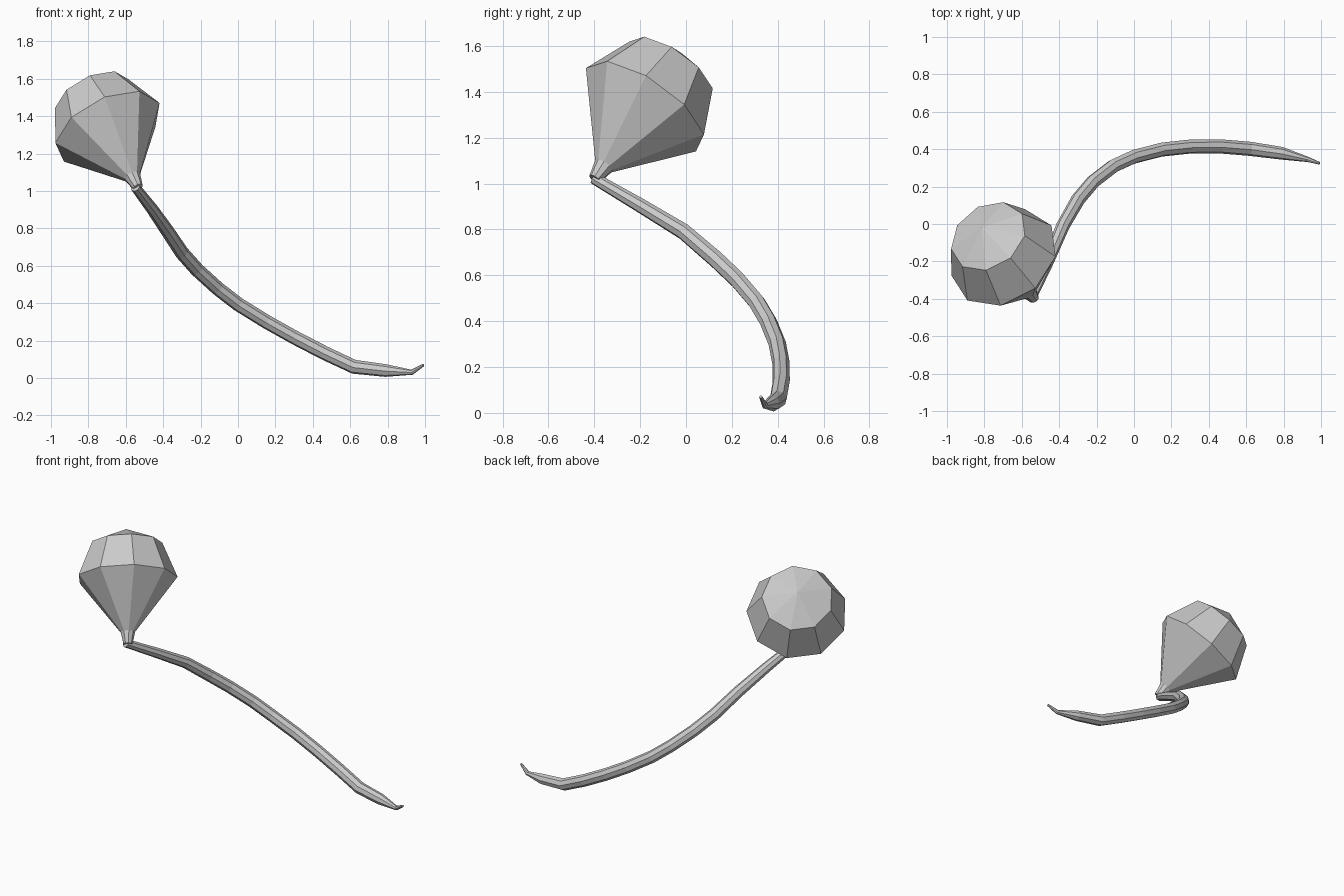
import bpy, bmesh, math
from mathutils import Vector

if "Cube" in bpy.data.objects:
    bpy.data.objects.remove(bpy.data.objects["Cube"])

# Head: nine-sided dome over a long cone and narrow neck, spun about a tilted axis
SIDES = 9
R = 0.307
centre = Vector((-0.695, -0.18, 1.335))
axis = Vector((-0.385, 0.525, 0.76)).normalized()
side = Vector((0.25, 0.17, 0.01))
side = (side - axis * side.dot(axis)).normalized()
other = axis.cross(side)

# (distance along axis, radius) from neck end to dome
profile = [(-0.415, 0.028), (-0.34, 0.045), (0.0, R), (R * 0.707, R * 0.707)]
bm = bmesh.new()
rings = []
for h, r in profile:
    ring = []
    for i in range(SIDES):
        a = 2 * math.pi * i / SIDES
        ring.append(bm.verts.new(centre + axis * h + (side * math.cos(a) + other * math.sin(a)) * r))
    rings.append(ring)
for low, high in zip(rings, rings[1:]):
    for i in range(SIDES):
        j = (i + 1) % SIDES
        bm.faces.new((low[i], low[j], high[j], high[i]))
pole = bm.verts.new(centre + axis * R)
for i in range(SIDES):
    bm.faces.new((rings[-1][i], rings[-1][(i + 1) % SIDES], pole))
bm.faces.new(list(reversed(rings[0])))
bmesh.ops.recalc_face_normals(bm, faces=bm.faces)
mesh = bpy.data.meshes.new("bulb_head")
bm.to_mesh(mesh)
bm.free()
bpy.context.collection.objects.link(bpy.data.objects.new("bulb_head", mesh))

# Tail: eight-sided tapering tube along a sweeping path (x, y, z, radius)
path = [
    (-0.55, -0.40, 1.022, 0.026), (-0.46, -0.20, 0.905, 0.032),
    (-0.38, -0.01, 0.79, 0.036), (-0.30, 0.13, 0.67, 0.038),
    (-0.22, 0.225, 0.58, 0.038), (-0.11, 0.31, 0.48, 0.038),
    (0.0, 0.36, 0.395, 0.038), (0.15, 0.398, 0.302, 0.038),
    (0.30, 0.414, 0.218, 0.038), (0.46, 0.415, 0.135, 0.038),
    (0.62, 0.402, 0.06, 0.038), (0.79, 0.378, 0.04, 0.034),
    (0.93, 0.345, 0.031, 0.014), (0.992, 0.325, 0.07, 0.007),
]
curve = bpy.data.curves.new("tail", 'CURVE')
curve.dimensions = '3D'
curve.bevel_depth = 1.0
curve.bevel_resolution = 2
curve.use_fill_caps = True
spline = curve.splines.new('POLY')
spline.points.add(len(path) - 1)
for point, (x, y, z, r) in zip(spline.points, path):
    point.co = (x, y, z, 1)
    point.radius = r
spline.use_smooth = False
tail = bpy.data.objects.new("tail", curve)
bpy.context.collection.objects.link(tail)
bpy.context.view_layer.objects.active = tail
tail.select_set(True)
bpy.ops.object.convert(target='MESH')
